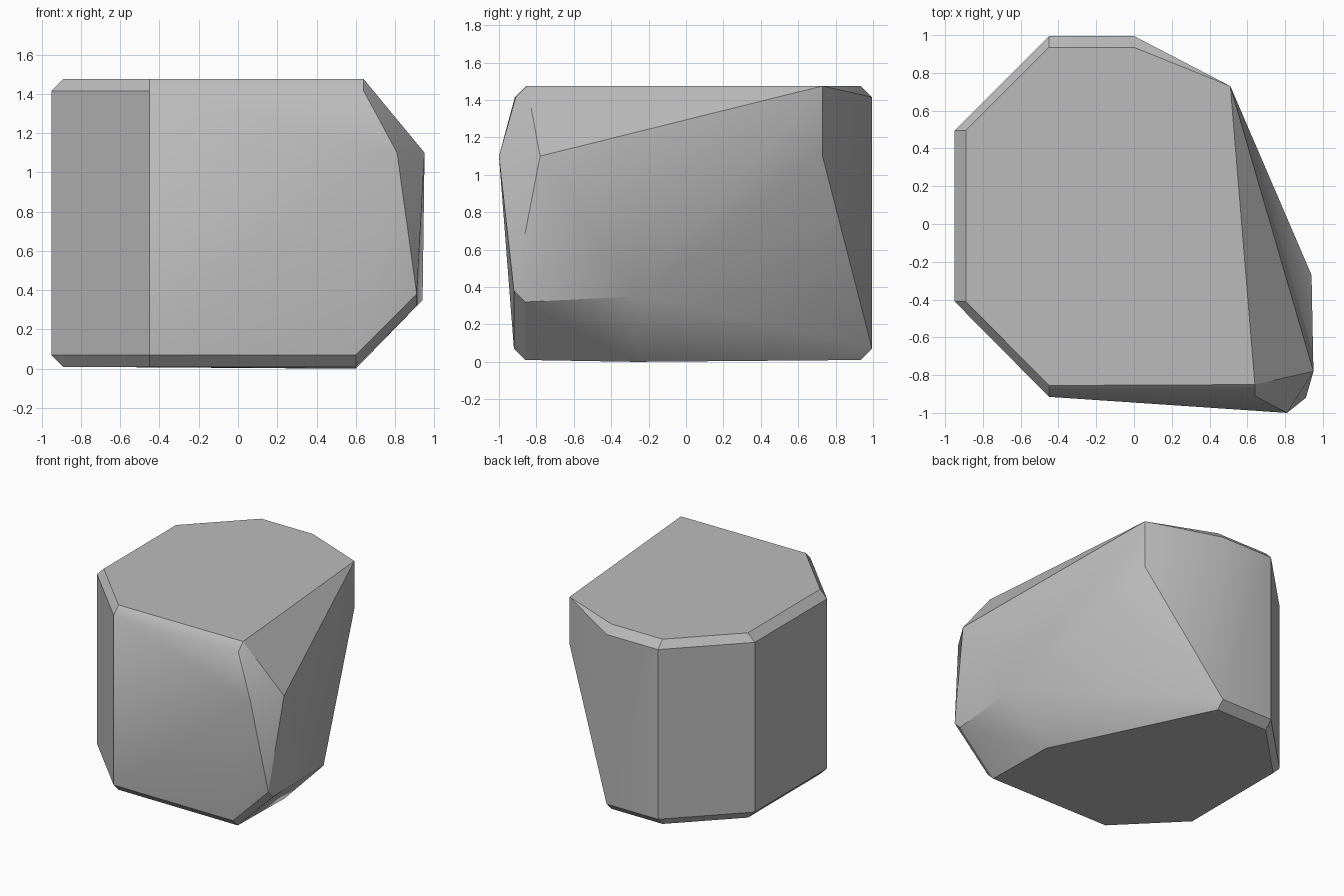
import bpy
import bmesh
import math
from mathutils import Vector

default_cube = bpy.data.objects.get("Cube")
if default_cube:
    bpy.data.objects.remove(default_cube, do_unlink=True)

HEIGHT = 1.475
BASE = 0.01
CHAMFER = 0.06


def make_material(name, colour):
    material = bpy.data.materials.new(name)
    material.use_nodes = True
    material.diffuse_color = colour
    material.node_tree.nodes["Principled BSDF"].inputs["Base Color"].default_value = colour
    return material


def chamfered_corner(x, y, inward, z_flat, z_side):
    """Two points: one on the horizontal face, one on the upright side."""
    side = Vector((x, y, z_side))
    flat = Vector((x, y, z_flat)) + Vector((*inward, 0)) * CHAMFER
    return [flat, side]


def build_hull(name, points, material):
    """Wrap the corner points in a closed faceted skin."""
    bm = bmesh.new()
    for point in points:
        bm.verts.new(point)
    hull = bmesh.ops.convex_hull(bm, input=bm.verts[:])
    loose = {v for v in hull["geom_interior"] + hull["geom_unused"]
             if isinstance(v, bmesh.types.BMVert)}
    bmesh.ops.delete(bm, geom=list(loose), context="VERTS")
    bmesh.ops.recalc_face_normals(bm, faces=bm.faces[:])
    mesh = bpy.data.meshes.new(name)
    bm.to_mesh(mesh)
    bm.free()
    mesh.materials.append(material)
    rock = bpy.data.objects.new(name, mesh)
    bpy.context.collection.objects.link(rock)
    return rock


# Inward directions of the chamfers
FROM_LEFT, FROM_BACK, FROM_FRONT = (1, 0), (0, -1), (0, 1)

# Regular upright corners, running from the front around to the back
upright_corners = [
    (-0.45, -0.915, FROM_FRONT),
    (-0.95, -0.41, FROM_LEFT),
    (-0.95, 0.495, FROM_LEFT),
    (-0.45, 0.995, FROM_BACK),
    (0.0, 0.995, FROM_BACK),
]
points = []
for x, y, inward in upright_corners:
    points += chamfered_corner(x, y, inward, HEIGHT, HEIGHT - CHAMFER)
    points += chamfered_corner(x, y, inward, BASE, BASE + CHAMFER)

# Front corners beside the broken flank
points += chamfered_corner(0.64, -0.91, FROM_FRONT, HEIGHT, HEIGHT - CHAMFER)
points += chamfered_corner(0.6, -0.92, FROM_FRONT, BASE, BASE + CHAMFER)
points += chamfered_corner(0.91, -0.92, FROM_FRONT, 0.32, 0.38)

# Broken flank: bulging front tip, undercut side and rear edge
points += [
    Vector((0.81, -1.0, 1.1)),
    Vector((0.95, -0.78, 1.1)),
    Vector((0.94, -0.27, 0.35)),
    Vector((0.6, -0.27, 0.0)),
    Vector((0.51, 0.73, HEIGHT)),
    Vector((0.51, 0.73, 1.1)),
]

stone_grey = make_material("stone grey", (0.5, 0.5, 0.5, 1))
rock = build_hull("rock", points, stone_grey)

# Soft shading across shallow creases, crisp elsewhere
bpy.ops.object.select_all(action="DESELECT")
rock.select_set(True)
bpy.context.view_layer.objects.active = rock
bpy.ops.object.shade_smooth_by_angle(angle=math.radians(30))
